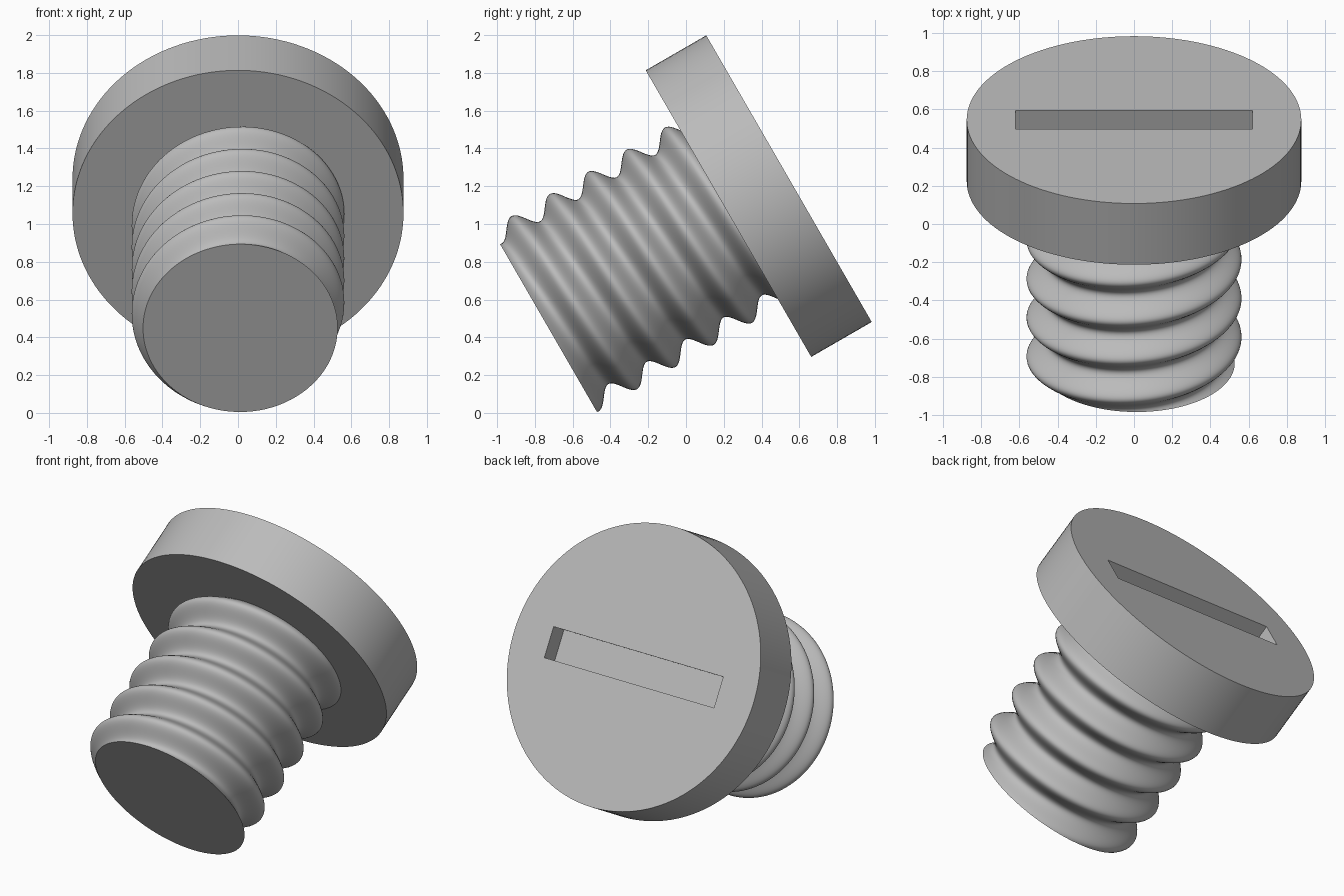
import bpy, bmesh, math
from mathutils import Matrix

cube = bpy.data.objects.get("Cube")
if cube:
    bpy.data.objects.remove(cube, do_unlink=True)

# Proportions, measured along the screw axis from the shaft tip
SHAFT_LEN, HEAD_THICK, HEAD_R = 1.128, 0.37, 0.876
CORE_R, THREAD_AMP, PITCH, PHASE = 0.513, 0.05, 0.2345, 0.04
SLOT_LEN, SLOT_WIDTH, SLOT_DEPTH = 1.24, 0.194, 0.125
HEAD_TOP = SHAFT_LEN + HEAD_THICK

# The whole screw leans back, with its tip at the front
pose = Matrix.Translation((0, -0.752, 0.491)) @ Matrix.Rotation(math.radians(-60), 4, "X")

steel = bpy.data.materials.new("grey_steel")
steel.use_nodes = True
grey = (0.5, 0.5, 0.5, 1)
steel.diffuse_color = grey
steel.node_tree.nodes["Principled BSDF"].inputs["Base Color"].default_value = grey


def add_object(name, bm):
    bmesh.ops.recalc_face_normals(bm, faces=bm.faces)
    mesh = bpy.data.meshes.new(name)
    bm.to_mesh(mesh)
    bm.free()
    mesh.materials.append(steel)
    obj = bpy.data.objects.new(name, mesh)
    obj.matrix_world = pose
    bpy.context.collection.objects.link(obj)
    return obj


def select_only(obj):
    bpy.ops.object.select_all(action="DESELECT")
    obj.select_set(True)
    bpy.context.view_layer.objects.active = obj


def smooth(obj):
    select_only(obj)
    bpy.ops.object.shade_smooth_by_angle(angle=math.radians(35))


# Threaded shaft: rings whose radius follows a helical wave
def threaded_shaft(length, sides=96, rings=110):
    bm = bmesh.new()
    loops = []
    for i in range(rings + 1):
        s = length * i / rings
        loop = []
        for j in range(sides):
            a = math.tau * j / sides
            wave = math.cos(math.tau * (s / PITCH - PHASE) - a + math.pi / 2)
            r = CORE_R + THREAD_AMP * wave
            loop.append(bm.verts.new((r * math.cos(a), r * math.sin(a), s)))
        loops.append(loop)
    for low, high in zip(loops, loops[1:]):
        for j in range(sides):
            k = (j + 1) % sides
            bm.faces.new((low[j], low[k], high[k], high[j]))
    bm.faces.new(loops[0])
    bm.faces.new(loops[-1])
    return bm


smooth(add_object("threaded_shaft", threaded_shaft(SHAFT_LEN + 0.02)))

# Flat round head
bm = bmesh.new()
bmesh.ops.create_cone(bm, cap_ends=True, segments=128, radius1=HEAD_R, radius2=HEAD_R,
                      depth=HEAD_THICK,
                      matrix=Matrix.Translation((0, 0, SHAFT_LEN + HEAD_THICK / 2)))
head = add_object("screw_head", bm)

# Driver slot cut into the head
bm = bmesh.new()
bmesh.ops.create_cube(bm, size=1, matrix=Matrix.Translation((0, 0, HEAD_TOP))
                      @ Matrix.Diagonal((SLOT_LEN, SLOT_WIDTH, 2 * SLOT_DEPTH, 1)))
cutter = add_object("slot_cutter", bm)
cutter.hide_render = True
cut = head.modifiers.new("slot", "BOOLEAN")
cut.operation = "DIFFERENCE"
cut.solver = "EXACT"
cut.object = cutter
select_only(head)
bpy.ops.object.modifier_apply(modifier=cut.name)
bpy.data.objects.remove(cutter, do_unlink=True)
smooth(head)
